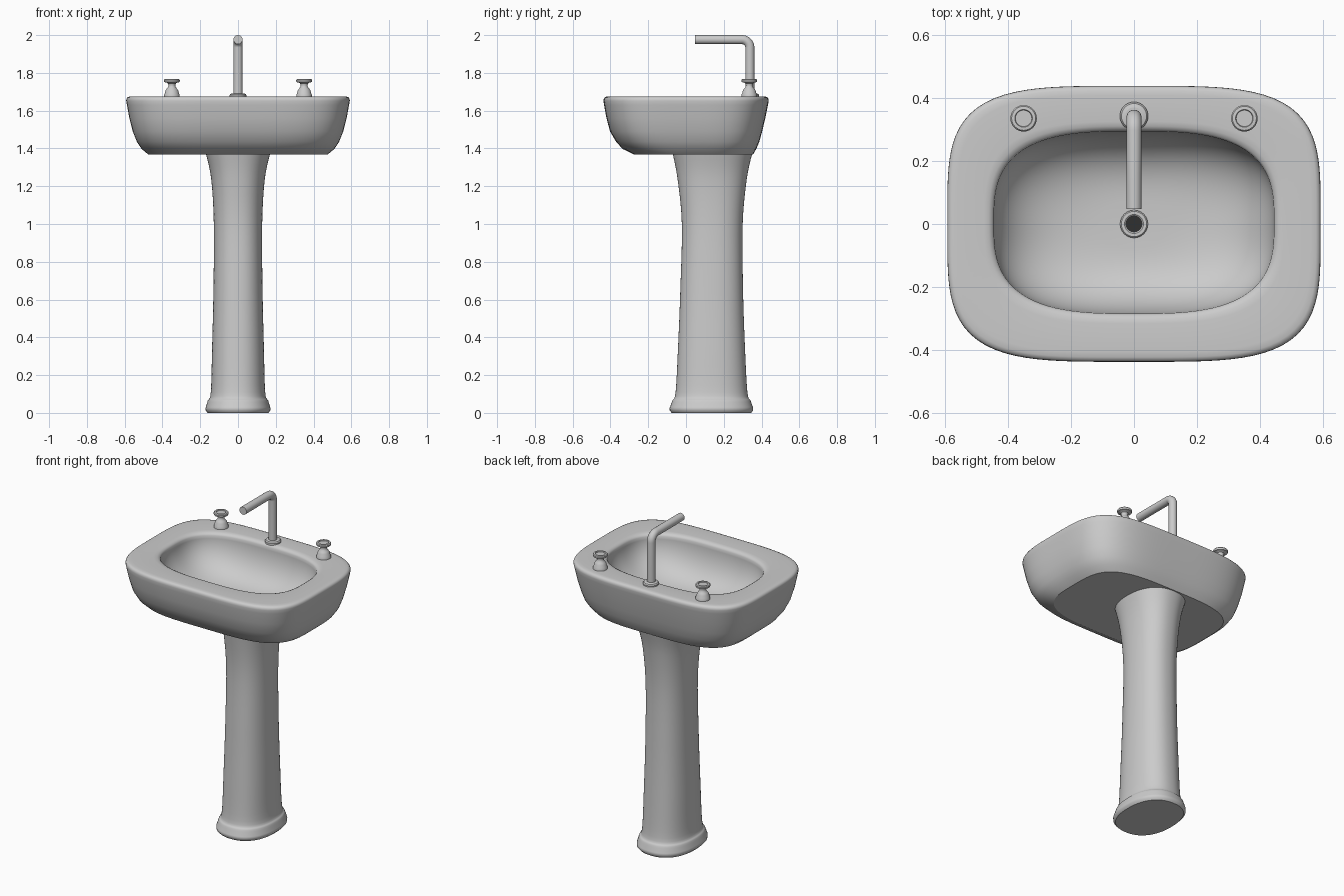
import bpy, bmesh, math
from mathutils import Vector

if "Cube" in bpy.data.objects:
    bpy.data.objects.remove(bpy.data.objects["Cube"])


def finish(bm, name, angle=40):
    bmesh.ops.recalc_face_normals(bm, faces=bm.faces[:])
    me = bpy.data.meshes.new(name)
    bm.to_mesh(me)
    bm.free()
    ob = bpy.data.objects.new(name, me)
    bpy.context.collection.objects.link(ob)
    bpy.ops.object.select_all(action='DESELECT')
    ob.select_set(True)
    bpy.context.view_layer.objects.active = ob
    bpy.ops.object.shade_smooth_by_angle(angle=math.radians(angle))
    return ob


def loft(name, rings, seg=96, angle=40, at=(0, 0), caps=(True, True)):
    """Skin superellipse rings (half_x, y_front, y_back, z, exponent)."""
    bm = bmesh.new()
    loops = []
    for hx, y0, y1, z, n in rings:
        loop = []
        for i in range(seg):
            a = 2 * math.pi * i / seg
            c, s = math.cos(a), math.sin(a)
            r = (abs(c) ** n + abs(s) ** n) ** (-1 / n)
            loop.append(bm.verts.new((at[0] + hx * r * c,
                                      at[1] + (y0 + y1) / 2 + (y1 - y0) / 2 * r * s, z)))
        loops.append(loop)
    for a, b in zip(loops, loops[1:]):
        for i in range(seg):
            j = (i + 1) % seg
            bm.faces.new((a[i], a[j], b[j], b[i]))
    for use, loop in zip(caps, (loops[0], loops[-1])):
        if use:
            for e in bm.faces.new(loop).edges:
                e.smooth = False
    return finish(bm, name, angle)


def turned(name, profile, at, seg=32, caps=(True, True)):
    return loft(name, [(r, -r, r, z, 2) for r, z in profile], seg, 35, at, caps)


def spline(rows, k=5):
    """Catmull-Rom resampling of profile rows."""
    v = [Vector(r) for r in rows]
    v = [v[0]] + v + [v[-1]]
    out = []
    for p, q, r, s in zip(v, v[1:], v[2:], v[3:]):
        for i in range(k):
            t = i / k
            out.append((q * 2 + (r - p) * t + (p * 2 - q * 5 + r * 4 - s) * t * t
                        + (q * 3 - p - r * 3 + s) * t ** 3) / 2)
    return out + [v[-1]]


# Pedestal: (half_x, y_front, y_back, z)
foot = [(.160, -.075, .345, 0), (.171, -.086, .355, .012)]
column = spline_rows = [(.172, -.087, .356, .025), (.160, -.072, .342, .065),
                        (.144, -.055, .325, .11), (.137, -.042, .312, .35)]
upper = [(.130, -.030, .302, .65), (.128, -.022, .300, 1.0),
         (.142, -.045, .322, 1.24), (.172, -.072, .352, 1.38)]


def resample(rows):
    # resample in two halves since vectors carry four components
    return [tuple(p) for p in spline(rows)]


loft("pedestal", [(*p, 2.3) for p in foot + resample(column + upper)], 64)

# Basin: outer shell, rolled rim, then the bowl down to the drain
shell = [(.475, -.275, .355, 1.368, 3.6), (.51, -.335, .372, 1.397, 3.8),
         (.535, -.370, .388, 1.435, 4), (.557, -.402, .403, 1.49, 4),
         (.575, -.421, .420, 1.56, 4), (.588, -.434, .434, 1.63, 4),
         (.592, -.437, .438, 1.652, 4), (.591, -.436, .437, 1.662, 4),
         (.586, -.431, .432, 1.670, 4), (.577, -.422, .424, 1.674, 4),
         (.560, -.405, .408, 1.675, 4), (.475, -.315, .325, 1.675, 3.2),
         (.460, -.300, .310, 1.673, 3.1), (.450, -.290, .300, 1.667, 3)]
FLOOR, DRAIN = 1.43, .026
STEPS = 20
for i in range(STEPS + 1):
    a = math.pi / 2 * i / STEPS
    k = max(math.cos(a), 0) ** .65
    hx = DRAIN + (.444 - DRAIN) * k
    shell.append((hx, -DRAIN + (-.284 + DRAIN) * k, DRAIN + (.294 - DRAIN) * k,
                  1.658 - (1.658 - FLOOR) * math.sin(a), 2 + k))
loft("basin", shell, 128, 50, caps=(True, False))

# Drain ring with recessed dark hole
turned("drain_ring", [(.044, FLOOR - .005), (.044, FLOOR + .006), (.040, FLOOR + .010),
                      (.030, FLOOR + .010), (.025, FLOOR + .006), (.025, FLOOR - .03)],
       (0, 0), caps=(False, False))
hole = turned("drain_hole", [(.025, FLOOR - .03), (.025, FLOOR - .02)], (0, 0))
dark = bpy.data.materials.new("dark")
dark.diffuse_color = (.03, .03, .03, 1)
dark.use_nodes = True
dark.node_tree.nodes["Principled BSDF"].inputs["Base Color"].default_value = dark.diffuse_color
hole.data.materials.append(dark)

# Tap handles
for side, x in (("left", -.35), ("right", .35)):
    turned(side + "_handle",
           [(.041, 1.670), (.041, 1.685), (.037, 1.692), (.034, 1.706), (.027, 1.717),
            (.020, 1.725), (.018, 1.735), (.021, 1.744), (.028, 1.749), (.040, 1.751),
            (.042, 1.756), (.042, 1.762), (.038, 1.767), (.028, 1.768), (.026, 1.763)],
           (x, .335))

# Spout flange
turned("spout_flange", [(.045, 1.670), (.045, 1.682), (.040, 1.689), (.028, 1.692)], (0, .342))

# Spout: round tube swept up, through a bend and forward
R, BEND, Y, Z = .024, .042, .338, 1.976
path = [(Y, 1.68, 0)]
for i in range(11):
    a = math.pi / 2 * i / 10
    path.append((Y - BEND + BEND * math.cos(a), Z - BEND + BEND * math.sin(a), a))
path.append((.048, Z, math.pi / 2))
bm = bmesh.new()
rings = []
for y, z, a in path:
    rings.append([bm.verts.new((R * math.cos(t),
                                y + R * math.sin(t) * math.cos(a),
                                z + R * math.sin(t) * math.sin(a)))
                  for t in (2 * math.pi * i / 24 for i in range(24))])
for a, b in zip(rings, rings[1:]):
    for i in range(24):
        j = (i + 1) % 24
        bm.faces.new((a[i], a[j], b[j], b[i]))
bm.faces.new(rings[0])
bm.faces.new(rings[-1])
finish(bm, "spout")
